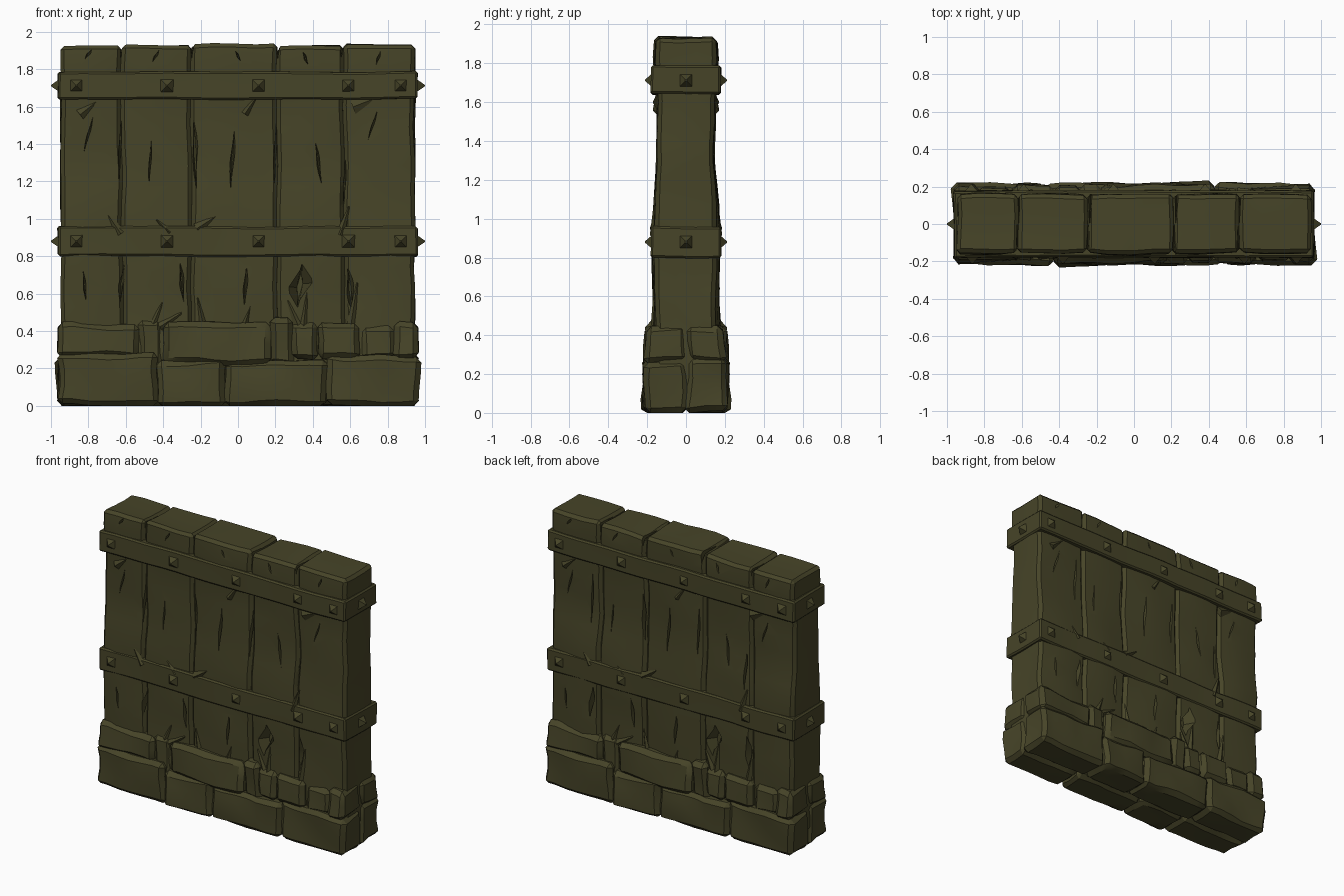
import bpy, bmesh, math, random
from mathutils import Vector, Matrix, noise

if "Cube" in bpy.data.objects:
    bpy.data.objects.remove(bpy.data.objects["Cube"])

random.seed(4)
mat = bpy.data.materials.new("dark olive timber and stone")
mat.diffuse_color = (0.062, 0.058, 0.021, 1)
mat.use_nodes = True
mat.node_tree.nodes["Principled BSDF"].inputs["Base Color"].default_value = mat.diffuse_color
HALF_TURN = Matrix.Rotation(math.pi, 4, 'Z')   # back is the front turned half way round


def finish(bm, name, smooth=True):
    bmesh.ops.recalc_face_normals(bm, faces=bm.faces[:])
    me = bpy.data.meshes.new(name)
    bm.to_mesh(me)
    bm.free()
    me.materials.append(mat)
    ob = bpy.data.objects.new(name, me)
    bpy.context.collection.objects.link(ob)
    return ob


def rough_block(x0, x1, y0, y1, z0, z1, bevel, step, amp, seed=0.0, freq=4.0):
    """Bevelled box, sliced into a grid and worn with smooth noise."""
    bm = bmesh.new()
    bmesh.ops.create_cube(bm, size=1)
    for v in bm.verts:
        v.co = Vector(((x0 + x1) / 2 + v.co.x * (x1 - x0),
                       (y0 + y1) / 2 + v.co.y * (y1 - y0),
                       (z0 + z1) / 2 + v.co.z * (z1 - z0)))
    if bevel:
        bmesh.ops.bevel(bm, geom=bm.edges[:], offset=bevel, segments=1, affect='EDGES')
    for axis, lo, hi in ((0, x0, x1), (1, y0, y1), (2, z0, z1)):
        n = max(2, round((hi - lo) / step))
        no = Vector([float(i == axis) for i in range(3)])
        for i in range(1, n):
            co = no * (lo + (hi - lo) * i / n)
            bmesh.ops.bisect_plane(bm, geom=bm.verts[:] + bm.edges[:] + bm.faces[:],
                                   plane_co=co, plane_no=no)
    for v in bm.verts:
        v.co += noise.noise_vector(v.co * freq + Vector((seed, seed * 2, 0))) * amp
        v.co.z = max(v.co.z, 0)
    return bm


def plank_depth(z):
    """Half thickness of the timber at a height."""
    pts = [(0, .165), (.5, .165), (.8, .17), (1.05, .168), (1.3, .148),
           (1.6, .152), (1.8, .165), (2.0, .155)]
    for (a, p), (b, q) in zip(pts, pts[1:]):
        if z <= b:
            return p + (q - p) * (z - a) / (b - a)
    return .155


def diamond(bm, x, z, w, h, tilt, y0, y1, turn):
    """Pointed sliver prism: a crack cutter."""
    rot = Matrix.Rotation(tilt, 4, 'Y')
    rings = []
    for y, k in ((y0, 1.0), (y1, .15)):
        ring = []
        for dx, dz in ((-w, -.1 * h), (0, -h), (w, .2 * h), (0, h)):
            p = rot @ Vector((dx * k, 0, dz * (.4 + .6 * k))) + Vector((x, y, z))
            ring.append(bm.verts.new(turn @ p))
        rings.append(ring)
    bm.faces.new(rings[0])
    bm.faces.new(rings[1][::-1])
    for i in range(4):
        j = (i + 1) % 4
        bm.faces.new((rings[0][i], rings[1][i], rings[1][j], rings[0][j]))


# crack and notch cutters, front and back
bm = bmesh.new()
cracks = [(-.47, 1.3, .012, .17, .05), (-.03, 1.32, .022, .22, .06), (.43, 1.3, .02, .16, -.15),
          (-.63, 1.38, .02, .26, .03), (-.23, 1.35, .035, .27, -.04), (.2, 1.36, .02, .26, .03),
          (.57, 1.2, .02, .2, .03), (.72, 1.5, .012, .12, .3), (-.8, 1.45, .014, .14, .25),
          (-.62, .66, .03, .15, .1), (-.3, .66, .022, .14, -.1), (.04, .64, .018, .14, .05),
          (.33, .64, .10, .15, .1), (.6, .62, .04, .17, -.12), (-.82, .64, .012, .1, -.1),
          (-.44, 1.87, .012, .05, .5), (.36, 1.86, .014, .05, -.4), (.75, 1.86, .012, .05, .3),
          (-.8, 1.88, .014, .04, .6), (0, 1.87, .01, .04, -.5)]
for turn in (Matrix.Identity(4), HALF_TURN):
    for x, z, w, h, t in cracks:
        diamond(bm, x, z, w, h, t, -.22, -.10, turn)
for x, w in ((-.24, .022), (.22, .025), (-.62, .012), (.56, .014)):
    diamond(bm, x, 1.95, w, .12, .08, -.25, 0, Matrix.Identity(4))
    diamond(bm, -x, 1.95, w, .12, .08, -.25, -.005, HALF_TURN)
cutter = finish(bm, "crack_cutter")

# upright timbers
edges = [-.945, -.62, -.25, .21, .565, .945]
tops = [1.925, 1.93, 1.935, 1.92, 1.93]
for i, top in enumerate(tops):
    bm = rough_block(edges[i], edges[i + 1], -1, 1, .1, top, 0, 9, 0)
    bm.free()
    bm = rough_block(edges[i], edges[i + 1], -.155, .155, .1, top, .02, .11, .013)
    mid, half = (edges[i] + edges[i + 1]) / 2, (edges[i + 1] - edges[i]) / 2
    for v in bm.verts:
        u = (v.co.x - mid) / half
        v.co.y *= plank_depth(v.co.z) / .155 * (1 - .05 * u * u)
    ob = finish(bm, "upright_timber_%d" % (i + 1))
    mod = ob.modifiers.new("cracks", 'BOOLEAN')
    mod.operation, mod.solver, mod.object = 'DIFFERENCE', 'EXACT', cutter
    mod.use_self = True
    deps = bpy.context.evaluated_depsgraph_get()
    carved = bpy.data.meshes.new_from_object(ob.evaluated_get(deps))
    ob.modifiers.clear()
    if len(carved.polygons) > 20:
        ob.data = carved
bpy.data.objects.remove(cutter)

# stone footing, half depth, repeated on the back
lower = [(-.965, -.43, .28, .215), (-.43, -.07, .25, .215), (-.07, .48, .24, .21), (.48, .965, .27, .215)]
upper = [(-.96, -.53, .26, .44, .20), (-.54, -.40, .20, .46, .185), (-.41, .17, .22, .445, .21),
         (.17, .29, .22, .47, .205), (.28, .42, .24, .45, .20), (.42, .66, .25, .44, .205),
         (.66, .84, .25, .43, .195), (.83, .96, .26, .45, .205)]
stones = [(a, b, 0, t, d) for a, b, t, d in lower] + upper
for k, (a, b, z0, z1, d) in enumerate(stones):
    for side, turn in (("front", Matrix.Identity(4)), ("back", HALF_TURN)):
        bm = rough_block(a, b, -d, .004, z0, z1, .028, .09, .022, k * 3.7, 5)
        bm.transform(turn)
        finish(bm, "%s_footing_stone_%d" % (side, k + 1))

# two wrapped bands with pyramid studs
for label, z0, z1 in (("lower", .80, .96), ("upper", 1.64, 1.785)):
    finish(rough_block(-.962, .962, -.178, .178, z0, z1, .01, .12, .008, z0, 3), label + "_band")
    zc = (z0 + z1) / 2
    bm = bmesh.new()
    spots = [(x, -.174, 0) for x in (-.865, -.38, .11, .59, .87)]
    spots += [(-x, .174, math.pi) for x, _, _ in spots]
    spots += [(.958, 0, math.pi / 2), (-.958, 0, -math.pi / 2)]
    for x, y, ang in spots:
        m = (Matrix.Translation((x, y, zc)) @ Matrix.Rotation(ang, 4, 'Z')
             @ Matrix.Rotation(math.pi / 2, 4, 'X') @ Matrix.Rotation(math.pi / 4, 4, 'Z')
             @ Matrix.Translation((0, 0, .018)))
        bmesh.ops.create_cone(bm, cap_ends=True, segments=4, radius1=.05, radius2=.006,
                              depth=.045 if y == 0 else .036, matrix=m)
    finish(bm, label + "_band_studs")

# splinters and chips standing off the surface (x, z, width, height, tilt)
chips = [(-.79, 1.60, .03, .07, .9), (.07, 1.61, .02, .06, .6), (.67, 1.62, .04, .06, 1.2),
         (-.66, .97, .03, .06, -.6), (-.17, .98, .03, .06, 1.0), (.57, .99, .025, .08, .3),
         (-.40, .96, .02, .05, -.8), (.36, .52, .025, .11, .1), (.30, .48, .03, .09, -.4),
         (-.44, .47, .03, .09, .4), (-.36, .46, .03, .07, 1.0), (.62, .54, .025, .12, .15),
         (-.2, .5, .02, .08, -.2), (.05, .48, .02, .07, .3)]
bm = bmesh.new()
for turn in (Matrix.Identity(4), HALF_TURN):
    for x, z, w, h, t in chips:
        m = (turn @ Matrix.Translation((x, -plank_depth(z) + .004, z)) @ Matrix.Rotation(t, 4, 'Y')
             @ Matrix.Diagonal((w, .022, h, 1)))
        bmesh.ops.create_cone(bm, cap_ends=True, segments=4, radius1=1, radius2=.15, depth=2, matrix=m)
finish(bm, "splinters")

# smooth worn faces, keep broken edges sharp
bpy.ops.object.select_all(action='SELECT')
bpy.context.view_layer.objects.active = bpy.data.objects["lower_band"]
bpy.ops.object.shade_smooth_by_angle(angle=math.radians(30))
